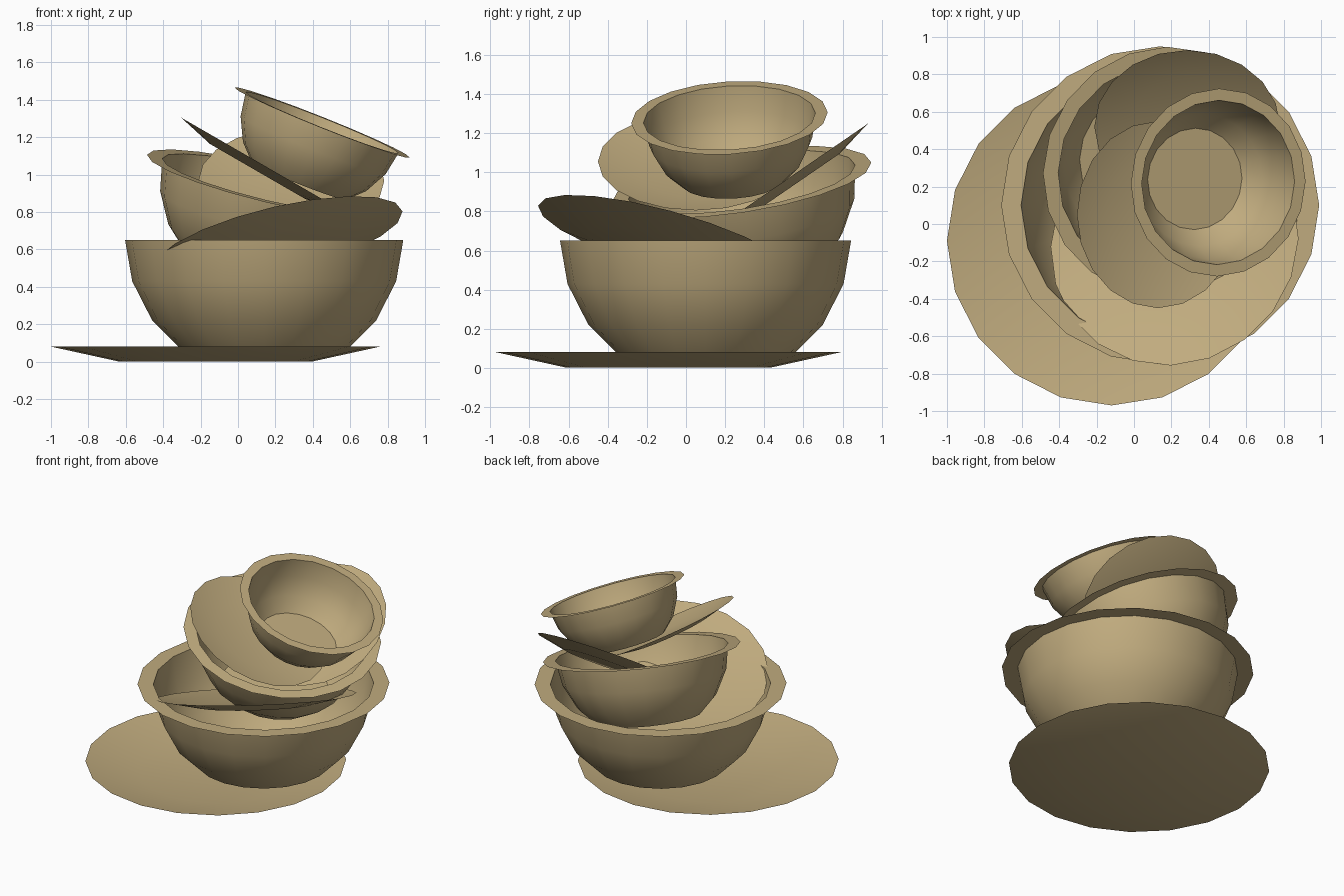
import bpy, bmesh, math
from mathutils import Vector, Matrix

if "Cube" in bpy.data.objects:
    bpy.data.objects.remove(bpy.data.objects["Cube"])

SIDES = 20

clay = bpy.data.materials.new("tan clay")
clay.diffuse_color = (0.53, 0.41, 0.21, 1)
clay.use_nodes = True
clay.node_tree.nodes["Principled BSDF"].inputs["Base Color"].default_value = clay.diffuse_color

# profiles as (radius, height below the rim), in units of the rim radius
BOWL = [(1.0, 0.0), (0.875, 0.0), (0.83, -0.26), (0.705, -0.505), (0.54, -0.67)]
PLATE = [(1.0, 0.0), (0.59, -0.09)]


def dish(name, profile, radius, centre, tilt=0, uphill=(1, 0)):
    """Lathe a dish; centre is the middle of its rim, uphill the raised side."""
    bm = bmesh.new()
    rings = []
    for r, z in profile:
        rings.append([bm.verts.new((radius * r * math.cos(math.tau * i / SIDES),
                                    radius * r * math.sin(math.tau * i / SIDES),
                                    radius * z)) for i in range(SIDES)])
    for a, b in zip(rings, rings[1:]):
        for i in range(SIDES):
            j = (i + 1) % SIDES
            bm.faces.new((a[i], a[j], b[j], b[i]))
    bm.faces.new(rings[-1])
    bmesh.ops.recalc_face_normals(bm, faces=bm.faces)

    # tilt so the rim normal leans away from the raised side
    u = Vector((uphill[0], uphill[1], 0)).normalized()
    axis = Vector((0, 0, 1)).cross(-u)
    bm.transform(Matrix.Translation(centre) @ Matrix.Rotation(math.radians(tilt), 4, axis))

    mesh = bpy.data.meshes.new(name)
    bm.to_mesh(mesh)
    bm.free()
    mesh.materials.append(clay)
    obj = bpy.data.objects.new(name, mesh)
    bpy.context.collection.objects.link(obj)
    bpy.ops.object.select_all(action='DESELECT')
    obj.select_set(True)
    bpy.context.view_layer.objects.active = obj
    bpy.ops.object.shade_smooth_by_angle(angle=math.radians(38))
    return obj


# level dishes at the bottom of the pile
dish("bottom_plate", PLATE, 0.88, (-0.12, -0.09, 0.08))
dish("large_bowl", BOWL, 0.85, (0.14, 0.10, 0.65))

# tilted dishes piled on top
dish("front_plate", PLATE, 0.68, (0.217, -0.10, 0.652), 20, (0.65, -0.76))
dish("medium_bowl", BOWL, 0.67, (0.165, 0.285, 0.95), 16, (-0.84, 0.54))
dish("back_plate", PLATE, 0.497, (0.285, 0.52, 0.967), 34.5, (0, 1))
dish("left_plate", PLATE, 0.50, (0.128, 0.05, 1.055), 30, (-1, 0))
dish("small_bowl", BOWL, 0.503, (0.45, 0.222, 1.278), 22, (-0.98, 0.15))
